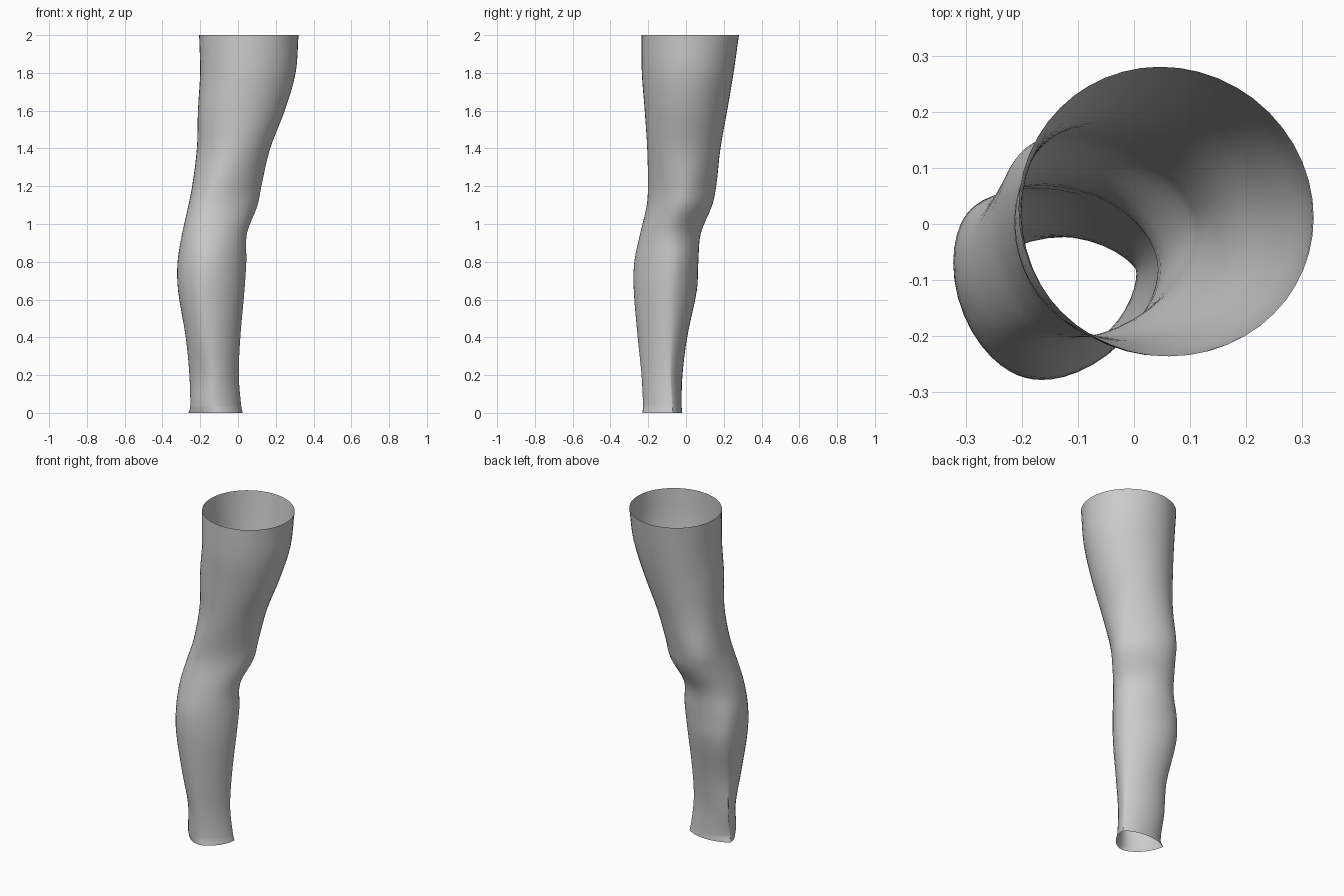
import bpy
import bmesh
from math import cos, sin, pi

cube = bpy.data.objects.get("Cube")
if cube:
    bpy.data.objects.remove(cube)

SIDES = 48
STEPS = 4

# Height, then the reach of the section in eight compass directions,
# counter-clockwise from +x in steps of 45 degrees (all in thousandths)
SECTIONS = [
    (0, 25, -28, -25, 144, 260, 266, 237, 110),
    (40, 15, -34, -30, 135, 250, 277, 230, 105),
    (200, 5, -50, -25, 155, 255, 277, 240, 99),
    (400, 15, -40, 3, 167, 275, 311, 260, 110),
    (650, 38, -11, 55, 223, 315, 345, 280, 127),
    (800, 45, 6, 60, 229, 315, 345, 275, 130),
    (950, 47, 13, 75, 212, 290, 322, 240, 127),
    (1100, 105, 90, 135, 229, 255, 280, 205, 127),
    (1200, 125, 113, 155, 240, 235, 251, 200, 136),
    (1400, 170, 164, 180, 218, 215, 215, 205, 184),
    (1600, 245, 232, 215, 220, 208, 217, 215, 240),
    (1800, 303, 288, 248, 231, 196, 208, 231, 278),
    (2000, 320, 311, 280, 240, 205, 203, 235, 290),
]


def slope(i):
    """Rate of change of each reach with height at section i."""
    a = SECTIONS[max(i - 1, 0)]
    b = SECTIONS[min(i + 1, len(SECTIONS) - 1)]
    return [(q - p) / (b[0] - a[0]) for p, q in zip(a, b)]


def blend(i, t):
    """Smooth section between sections i and i + 1."""
    a, b = SECTIONS[i], SECTIONS[i + 1]
    gap = b[0] - a[0]
    ease = t * t * (3 - 2 * t)
    start, end = t * (1 - t) ** 2 * gap, t * t * (t - 1) * gap
    return [p + (q - p) * ease + m * start + n * end
            for p, q, m, n in zip(a, b, slope(i), slope(i + 1))]


def outline(section):
    """Rounded closed outline that touches the eight reaches."""
    z, *reach = [v / 1000 for v in section]
    waves = []
    for k, weight in enumerate((0.5, 1, 1, 0.7)):
        c = sum(r * cos(k * j * pi / 4) for j, r in enumerate(reach)) / 4
        s = sum(r * sin(k * j * pi / 4) for j, r in enumerate(reach)) / 4
        waves.append((k, c * weight, s * weight))
    points = []
    for j in range(SIDES):
        a = 2 * pi * j / SIDES
        h = sum(c * cos(k * a) + s * sin(k * a) for k, c, s in waves)
        d = sum(k * (s * cos(k * a) - c * sin(k * a)) for k, c, s in waves)
        points.append((h * cos(a) - d * sin(a), h * sin(a) + d * cos(a), z))
    return points


# Rings up the leg
profiles = [blend(i, n / STEPS)
            for i in range(len(SECTIONS) - 1) for n in range(STEPS)]
profiles.append(SECTIONS[-1])

bm = bmesh.new()
rings = [[bm.verts.new(p) for p in outline(s)] for s in profiles]

# Skin between the rings, open at ankle and thigh
for low, high in zip(rings, rings[1:]):
    for j in range(SIDES):
        k = (j + 1) % SIDES
        bm.faces.new((low[j], low[k], high[k], high[j]))

mesh = bpy.data.meshes.new("leg")
bm.to_mesh(mesh)
bm.free()
leg = bpy.data.objects.new("leg", mesh)
bpy.context.collection.objects.link(leg)
for face in mesh.polygons:
    face.use_smooth = True

# Plain grey surface
grey = bpy.data.materials.new("plain grey")
grey.use_nodes = True
colour = (0.6, 0.6, 0.6, 1)
grey.diffuse_color = colour
grey.node_tree.nodes["Principled BSDF"].inputs["Base Color"].default_value = colour
mesh.materials.append(grey)
